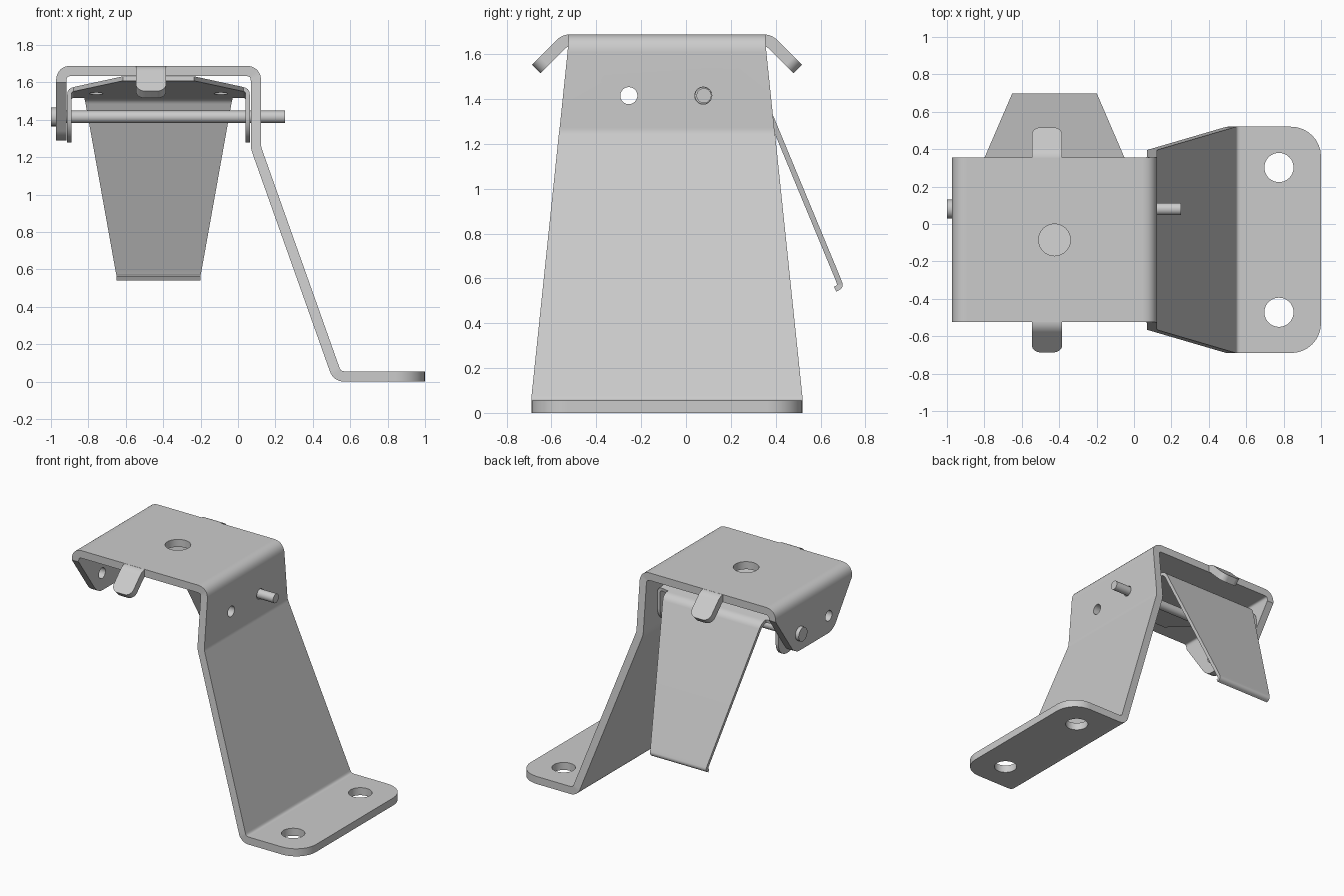
import bpy, bmesh, math
from mathutils import Vector

if "Cube" in bpy.data.objects:
    bpy.data.objects.remove(bpy.data.objects["Cube"])

YC = -0.085   # centre line of the bracket in y
XC = -0.425   # centre line of the paddle in x


def lerp(v, a, b, fa, fb):
    t = max(0, min(1, (v - a) / (b - a)))
    return fa + (fb - fa) * t


def rounded(dist, r):
    """Width lost at a rounded end corner, dist being the distance to the end."""
    return r - math.sqrt(max(0, r * r - (r - dist) ** 2)) if dist < r else 0


def end_steps(a, b, r, n=8):
    """Points from r before b up to b, for a rounded end."""
    a, b = Vector(a), Vector(b)
    u = (b - a).normalized()
    return [tuple(b - u * r * (1 - math.sin(i / n * math.pi / 2))) for i in range(n + 1)]


def bend(points):
    """Polyline whose third coordinate, if given, is the bend size at that point."""
    out = []
    for i, p in enumerate(points):
        P = Vector(p[:2])
        if len(p) < 3:
            out.append(P)
            continue
        A = P + (Vector(points[i - 1][:2]) - P).normalized() * p[2]
        B = P + (Vector(points[i + 1][:2]) - P).normalized() * p[2]
        for k in range(9):
            t = k / 8
            out.append(A * (1 - t) ** 2 + P * 2 * t * (1 - t) + B * t * t)
    return out


def finish(ob):
    bpy.ops.object.select_all(action='DESELECT')
    ob.select_set(True)
    bpy.context.view_layer.objects.active = ob
    bpy.ops.object.shade_smooth_by_angle(angle=math.radians(30))
    m = ob.modifiers.new("weighted", 'WEIGHTED_NORMAL')
    m.keep_sharp = True
    return ob


def sheet(name, points, t, half, place):
    """Bent sheet: path of (a, b), half width from half(a, b), place(a, b, w) to 3D."""
    path = bend(points)
    bm = bmesh.new()
    rows = []
    for i, p in enumerate(path):
        d1 = (p - path[max(i - 1, 0)]).normalized()
        d2 = (path[min(i + 1, len(path) - 1)] - p).normalized()
        d = (d1 + d2).normalized()
        n = Vector((-d.y, d.x)) * (t / 2)
        if d1.length and d2.length:
            n /= max(0.5, d.dot(d1))
        w = half(p.x, p.y)
        rows.append([bm.verts.new(place(q.x, q.y, s * w))
                     for q, s in ((p + n, -1), (p + n, 1), (p - n, 1), (p - n, -1))])
    for a, b in zip(rows, rows[1:]):
        for k in range(4):
            bm.faces.new((a[k], a[(k + 1) % 4], b[(k + 1) % 4], b[k]))
    bm.faces.new(rows[0])
    bm.faces.new(rows[-1])
    bmesh.ops.recalc_face_normals(bm, faces=bm.faces)
    me = bpy.data.meshes.new(name)
    bm.to_mesh(me)
    bm.free()
    ob = bpy.data.objects.new(name, me)
    bpy.context.collection.objects.link(ob)
    return ob


def cylinder(name, loc, r, length, axis='Z'):
    rot = (0, math.pi / 2, 0) if axis == 'X' else (0, 0, 0)
    bpy.ops.mesh.primitive_cylinder_add(vertices=40, radius=r, depth=length,
                                        location=loc, rotation=rot)
    ob = bpy.context.object
    ob.name = name
    return ob


def drill(ob, loc, r, length, axis='Z'):
    c = cylinder("cutter", loc, r, length, axis)
    c.hide_render = True
    m = ob.modifiers.new("hole", 'BOOLEAN')
    m.operation, m.object, m.solver = 'DIFFERENCE', c, 'EXACT'
    bpy.context.view_layer.objects.active = ob
    bpy.ops.object.modifier_apply(modifier=m.name)
    bpy.data.objects.remove(c, do_unlink=True)


# main bracket: short flange, top, long sloping wall, foot
def bracket_half(x, z):
    if x < -0.9:
        return lerp(z, 1.6, 1.29, 0.44, 0.22) - rounded(z - 1.29, 0.05)
    if x < 0.09:
        return 0.44
    return lerp(z, 1.64, 0.055, 0.44, 0.605) - rounded(1.0 - x, 0.16)


flange_end = end_steps((-0.945, 1.6), (-0.945, 1.29), 0.05)[::-1]
foot_end = end_steps((0.6, 0.0275), (1.0, 0.0275), 0.16)
bracket = sheet("bracket",
                flange_end + [(-0.945, 1.6), (-0.945, 1.661, 0.055), (0.096, 1.661, 0.055),
                              (0.096, 1.25, 0.02), (0.53, 0.0275, 0.04)] + foot_end,
                0.055, bracket_half, lambda a, b, w: (a, YC + w, b))
for y in (-0.255, 0.077):
    drill(bracket, (-0.4, y, 1.415), 0.038, 2, 'X')
for y in (0.302, -0.472):
    drill(bracket, (0.775, y, 0.03), 0.078, 0.3)
drill(bracket, (XC, YC, 1.66), 0.085, 0.12)
finish(bracket)

# bent tabs on the front and back edges of the top
tab_tip = (0.583, 1.534)
tab_path = [(0.43, 1.661), (0.456, 1.661, 0.025)] + end_steps((0.456, 1.661), tab_tip, 0.05)
for name, s in (("front_tab", -1), ("back_tab", 1)):
    finish(sheet(name, tab_path, 0.054,
                 lambda a, b: 0.08 - rounded((tab_tip[0] - a) * 1.414, 0.05),
                 lambda a, b, w: (-0.465 + w, YC + s * a, b)))

# paddle: tilted plate with a tapered tongue, then a long tapering flap with a curled lip
SLOPE = -0.143


def plate_z(y):
    return 1.62 + SLOPE * (y + 0.4)


def paddle_half(y, z):
    if y < 0.246:
        return lerp(y, -0.4, 0.0, 0.19, 0.455)
    return lerp(z, 1.52, 0.57, 0.395, 0.225)


paddle = sheet("paddle",
               [(y, plate_z(y)) for y in (-0.4, 0.0, 0.24, 0.25)] +
               [(0.295, plate_z(0.295), 0.035), (0.677, 0.6), (0.69, 0.565, 0.014), (0.665, 0.552)],
               0.024, paddle_half, lambda a, b, w: (XC + w, a, b))
for s in (-1, 1):
    drill(paddle, (XC + s * 0.333, 0.08, 1.555), 0.036, 0.1)
finish(paddle)

# rounded ears that hang the paddle on the pin
top = plate_z(0.12)
for name, s in (("left_ear", -1), ("right_ear", 1)):
    ear = sheet(name,
                [(0.445, top), (0.477, top, 0.03)] + end_steps((0.477, top), (0.477, 1.28), 0.12),
                0.022, lambda a, b: 0.12 - rounded(b - 1.28, 0.12),
                lambda a, b, w: (XC + s * a, 0.12 + w, b + SLOPE * w))
    drill(ear, (XC + s * 0.477, 0.077, 1.415), 0.036, 0.2, 'X')
    finish(ear)

# hinge pin with its head
finish(cylinder("pin", (-0.365, 0.08, 1.415), 0.033, 1.23, 'X'))
finish(cylinder("pin_head", (-0.985, 0.08, 1.415), 0.05, 0.03, 'X'))
